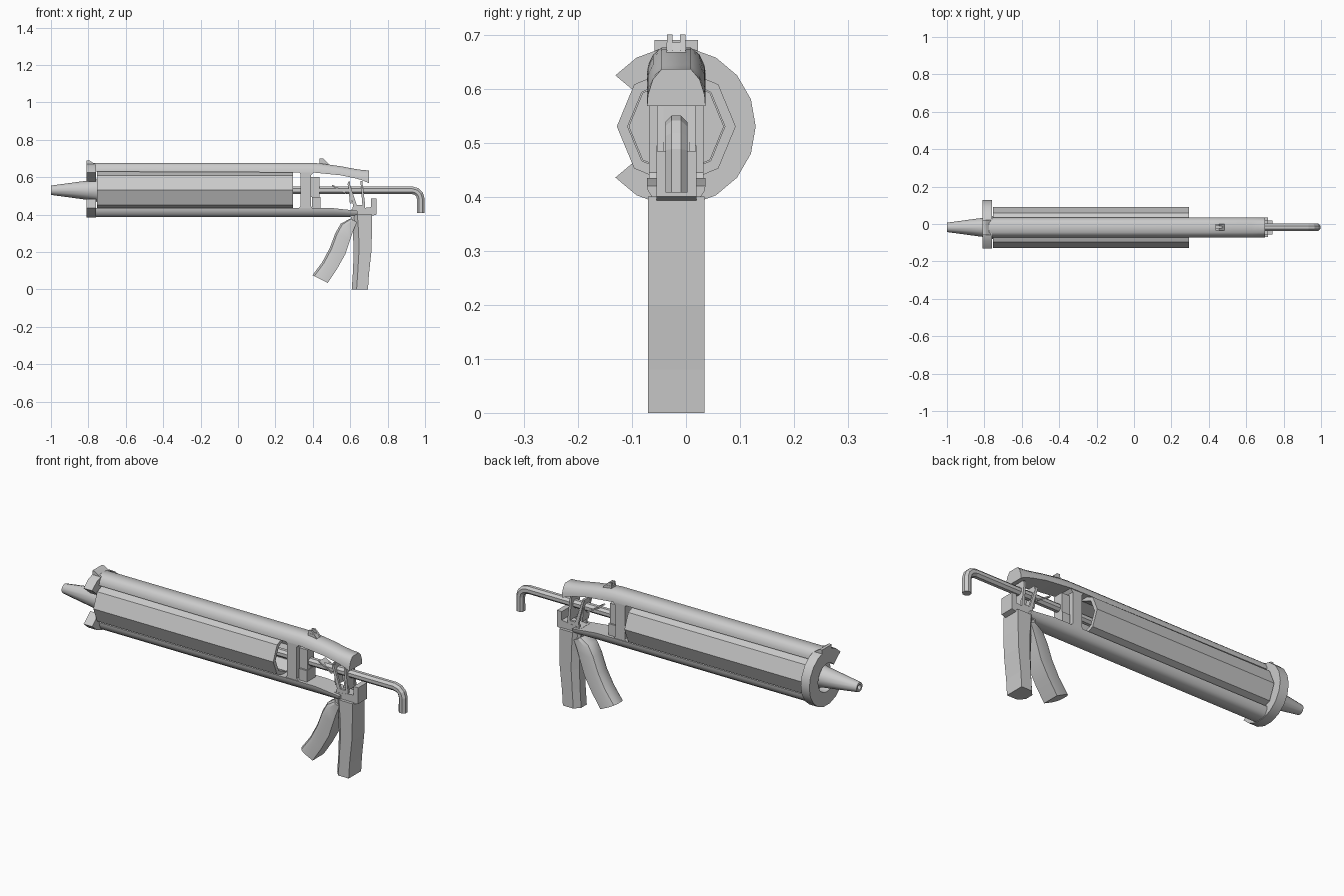
import bpy, bmesh
from math import sin, cos, pi, radians, atan2
from mathutils import Vector

CY, CZ = -0.018, 0.53      # axis of the cartridge


def finish(name, bm, smooth=None):
    bmesh.ops.remove_doubles(bm, verts=bm.verts, dist=1e-5)
    bmesh.ops.recalc_face_normals(bm, faces=bm.faces)
    me = bpy.data.meshes.new(name)
    bm.to_mesh(me)
    bm.free()
    ob = bpy.data.objects.new(name, me)
    bpy.context.collection.objects.link(ob)
    if smooth:
        bpy.ops.object.select_all(action='DESELECT')
        ob.select_set(True)
        bpy.context.view_layer.objects.active = ob
        bpy.ops.object.shade_smooth_by_angle(angle=radians(smooth))
    return ob


def loft(name, rings, caps=True, smooth=None):
    bm = bmesh.new()
    vs = [[bm.verts.new(p) for p in r] for r in rings]
    n = len(vs[0])
    for a, b in zip(vs, vs[1:]):
        for i in range(n):
            j = (i + 1) % n
            bm.faces.new((a[i], a[j], b[j], b[i]))
    if caps:
        bm.faces.new(vs[0])
        bm.faces.new(vs[-1])
    return finish(name, bm, smooth)


def prism(name, pts, y0, y1):
    """Side outline in x, z extruded across y."""
    return loft(name, [[(x, y, z) for x, z in pts] for y in (y0, y1)])


def box(name, x0, x1, y0, y1, z0, z1):
    return prism(name, [(x0, z0), (x1, z0), (x1, z1), (x0, z1)], y0, y1)


def lathe(name, prof, n, smooth=None, caps=True):
    """Rings of (x, radius) about the cartridge axis."""
    return loft(name, [[(x, CY + r * cos(2 * pi * i / n), CZ + r * sin(2 * pi * i / n))
                        for i in range(n)] for x, r in prof], caps, smooth)


def rail(name, stations):
    """Rounded beam; stations are x, outer z, inner z, half width."""
    rings = []
    for x, zo, zi, w in stations:
        h = zo - zi
        sec = [(-1, 0), (-.97, .3), (-.8, .72), (-.5, 1), (.5, 1), (.8, .72), (.97, .3), (1, 0)]
        rings.append([(x, CY + u * w, zi + v * h) for u, v in sec])
    return loft(name, rings, smooth=50)


def grip(name, stations, w, sec, smooth=None):
    """Handle; stations give front and back points, sec is (depth, width)."""
    full = sec + [(t, -u) for t, u in reversed(sec)]
    rings = []
    for xf, zf, xb, zb in stations:
        rings.append([(xf + (xb - xf) * t, CY + u * w, zf + (zb - zf) * t) for t, u in full])
    return loft(name, rings, smooth=smooth)


# Cartridge: hollow octagon, closed at the front
lathe("cartridge", [(0.1, 0.09), (0.295, 0.09), (0.295, 0.11), (-0.755, 0.11),
                    (-0.755, 0.09), (-0.74, 0.09), (0.1, 0.09)], 8, caps=False)
lathe("cartridge_front", [(-0.755, 0.1), (-0.74, 0.1)], 8)

# Nozzle with hollow tip
lathe("nozzle", [(-0.75, 0.063), (-0.80, 0.052), (-1.0, 0.025), (-1.0, 0.014), (-0.9, 0.014)], 12, 35)

# Open front ring
rings = []
for k in range(15):
    a = radians(-140 + 20 * k)
    rings.append([(x, CY + r * cos(a), CZ + r * sin(a)) for x, r in
                  ((-0.81, 0.074), (-0.81, 0.147), (-0.76, 0.147), (-0.76, 0.074))])
loft("front_ring", rings, smooth=25)
prism("ring_tip", [(-0.81, 0.66), (-0.81, 0.69), (-0.795, 0.69), (-0.765, 0.67), (-0.765, 0.66)],
      CY - 0.04, CY + 0.04)

# Frame rails
rail("top_rail", [(-0.80, 0.676, 0.63, 0.054), (0.40, 0.676, 0.625, 0.054),
                  (0.45, 0.672, 0.62, 0.054), (0.55, 0.658, 0.61, 0.054),
                  (0.63, 0.643, 0.593, 0.054), (0.665, 0.638, 0.583, 0.054),
                  (0.70, 0.636, 0.568, 0.054)])
rail("bottom_rail", [(-0.80, 0.388, 0.435, 0.054), (0.5, 0.388, 0.435, 0.054),
                     (0.64, 0.388, 0.42, 0.054)])

# Upright post with flared ends
prism("frame_post", [(0.31, 0.42), (0.335, 0.445), (0.335, 0.615), (0.315, 0.64), (0.42, 0.64),
                     (0.39, 0.61), (0.39, 0.445), (0.41, 0.42)], CY - 0.05, CY + 0.05)
box("rod_guide", 0.385, 0.437, CY - 0.028, CY + 0.028, 0.495, 0.60)
box("guide_foot", 0.395, 0.44, CY - 0.037, CY + 0.037, 0.42, 0.495)

# Sight on the top rail
prism("sight_base", [(0.435, 0.66), (0.435, 0.685), (0.47, 0.685), (0.49, 0.66)], CY - 0.018, CY + 0.018)
for s in (-1, 1):
    c = CY + s * 0.012
    prism("sight_prong", [(0.437, 0.67), (0.437, 0.70), (0.455, 0.70), (0.485, 0.67)], c - 0.005, c + 0.005)

# Push rod with hooked end, and piston
path = [Vector((x, CY, z)) for x, z in ((-0.5, CZ), (0.93, CZ), (0.955, 0.523), (0.97, 0.508),
                                        (0.977, 0.485), (0.977, 0.408))]
rings = []
for i, p in enumerate(path):
    d = (path[min(i + 1, len(path) - 1)] - path[max(i - 1, 0)]).normalized()
    if i == 1:
        d = Vector((0.98, 0, -0.2)).normalized()
    if i == 4:
        d = Vector((0.15, 0, -1)).normalized()
    up = Vector((-d.z, 0, d.x))
    rings.append([p + 0.022 * (up * cos(pi * k / 4 + pi / 8) + Vector((0, 1, 0)) * sin(pi * k / 4 + pi / 8))
                  for k in range(8)])
loft("push_rod", rings)
lathe("piston", [(-0.52, 0.088), (-0.50, 0.088)], 8)

# Rear handle and trigger
grip("rear_handle", [(0.608, 0, 0.695, 0), (0.615, 0.10, 0.70, 0.08), (0.618, 0.20, 0.713, 0.20),
                     (0.615, 0.30, 0.716, 0.30), (0.605, 0.40, 0.716, 0.40)],
     0.052, [(0, 0.45), (0.3, 1), (1, 1)])
grip("trigger", [(0.398, 0.075, 0.48, 0.035), (0.45, 0.145, 0.53, 0.11), (0.49, 0.22, 0.575, 0.19),
                 (0.52, 0.30, 0.60, 0.265), (0.55, 0.352, 0.615, 0.31), (0.60, 0.378, 0.635, 0.36)],
     0.046, [(0, 0.4), (0.12, 0.8), (0.35, 1), (1, 1)], 35)

# Handle bracket, one cheek each side of the trigger arms
prism("bracket_base", [(0.60, 0.388), (0.60, 0.425), (0.712, 0.44), (0.712, 0.485), (0.74, 0.485),
                       (0.74, 0.40), (0.70, 0.388)], CY - 0.037, CY + 0.037)
for s in (-1, 1):
    c = CY + s * 0.03
    prism("trigger_arm", [(0.60, 0.36), (0.615, 0.45), (0.585, 0.565), (0.595, 0.57), (0.635, 0.45),
                          (0.665, 0.45), (0.655, 0.575), (0.665, 0.575), (0.68, 0.45), (0.67, 0.37)],
          c - 0.006, c + 0.006)

# Gripping plates around the rod
prism("drive_plate", [(0.588, 0.575), (0.598, 0.577), (0.608, 0.46), (0.598, 0.458)], CY - 0.028, CY + 0.028)
prism("lock_plate", [(0.655, 0.58), (0.665, 0.58), (0.675, 0.45), (0.665, 0.45)], CY - 0.028, CY + 0.028)
prism("spring_tab", [(0.50, 0.555), (0.505, 0.56), (0.58, 0.515), (0.575, 0.51)], CY - 0.026, CY + 0.026)
